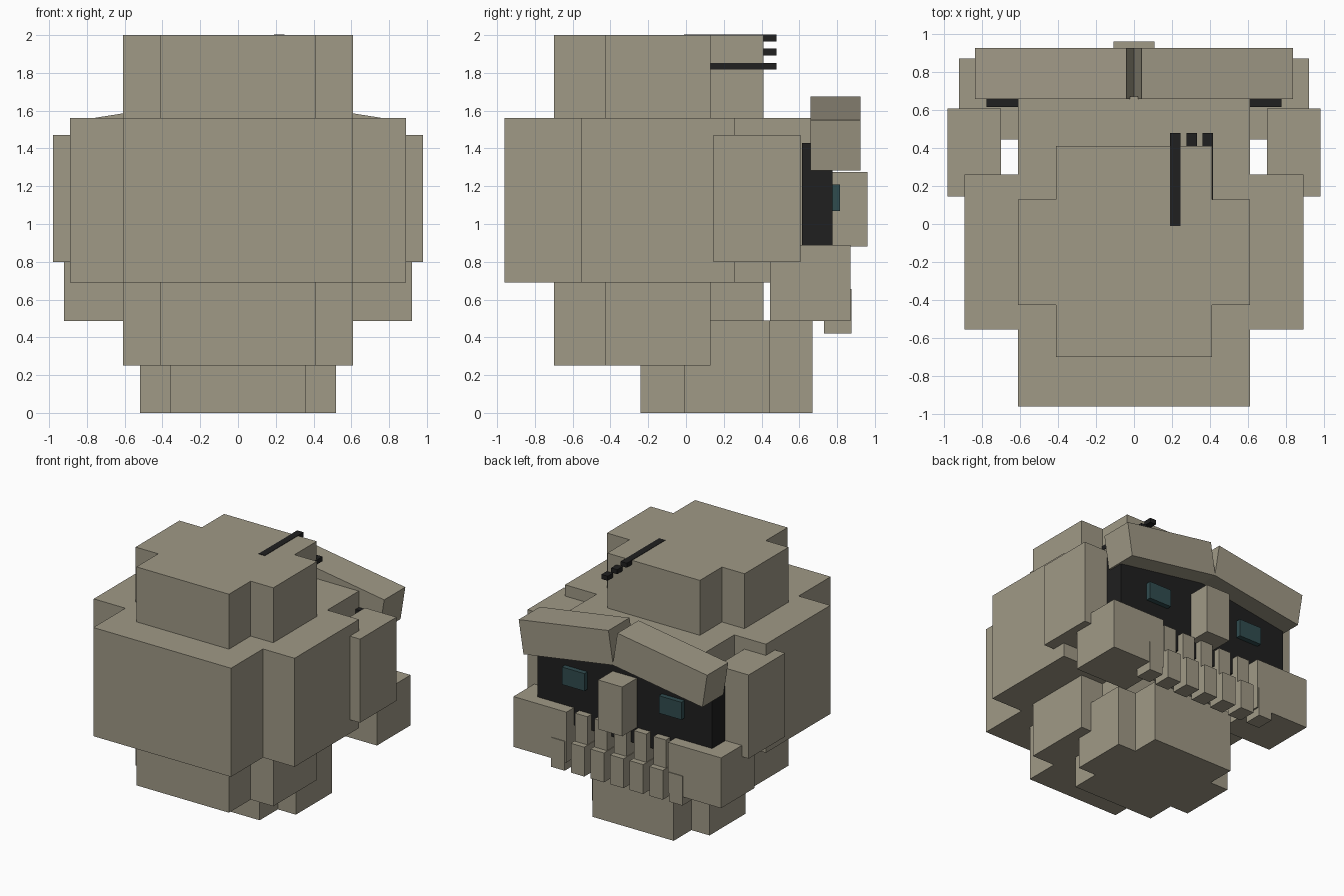
import bpy, bmesh, math

if "Cube" in bpy.data.objects:
    bpy.data.objects.remove(bpy.data.objects["Cube"])


def material(name, rgb):
    m = bpy.data.materials.new(name)
    m.diffuse_color = (*rgb, 1.0)
    m.use_nodes = True
    m.node_tree.nodes["Principled BSDF"].inputs["Base Color"].default_value = m.diffuse_color
    return m


BONE = material("bone beige", (0.35, 0.32, 0.24))
BLACK = material("soft black", (0.014, 0.014, 0.014))
TEAL = material("dark teal", (0.03, 0.072, 0.078))


def prism(name, outline, axis, lo, hi, mat):
    """Extrude an outline along z (plan outline) or y (front outline)."""
    def place(p, t):
        return (p[0], p[1], t) if axis == "z" else (p[0], t, p[1])
    bm = bmesh.new()
    a = [bm.verts.new(place(p, lo)) for p in outline]
    b = [bm.verts.new(place(p, hi)) for p in outline]
    bm.faces.new(a)
    bm.faces.new(b)
    n = len(a)
    for i in range(n):
        j = (i + 1) % n
        bm.faces.new((a[i], a[j], b[j], b[i]))
    bmesh.ops.recalc_face_normals(bm, faces=bm.faces)
    mesh = bpy.data.meshes.new(name)
    bm.to_mesh(mesh)
    bm.free()
    mesh.materials.append(mat)
    obj = bpy.data.objects.new(name, mesh)
    bpy.context.collection.objects.link(obj)
    return obj


def box(name, x, y, z, mat=BONE):
    plan = [(x[0], y[0]), (x[1], y[0]), (x[1], y[1]), (x[0], y[1])]
    return prism(name, plan, "z", z[0], z[1], mat)


def cross(name, wide, narrow, y_long, y_short, z):
    """Plus-shaped block: wide across y_short, narrow across y_long."""
    half = [(narrow, y_long[0]), (narrow, y_short[0]), (wide, y_short[0]),
            (wide, y_short[1]), (narrow, y_short[1]), (narrow, y_long[1])]
    plan = half + [(-x, y) for x, y in reversed(half)]
    return prism(name, plan, "z", z[0], z[1], BONE)


# Skull: upper cap, broad middle, lower base, jaw
cross("skull_cap", 0.61, 0.41, (-0.70, 0.41), (-0.425, 0.13), (1.56, 2.0))
cross("skull_middle", 0.89, 0.61, (-0.96, 0.67), (-0.555, 0.26), (0.69, 1.56))
cross("skull_base", 0.61, 0.41, (-0.70, 0.41), (-0.425, 0.13), (0.25, 0.69))
cross("jaw", 0.52, 0.36, (-0.24, 0.67), (-0.01, 0.445), (0.0, 0.49))

# Dark eye band and nose
box("eye_band", (-0.775, 0.775), (0.615, 0.775), (0.75, 1.43), BLACK)
box("nose", (-0.107, 0.107), (0.77, 0.96), (0.88, 1.275))

# Paired parts
SLOPE = math.radians(9)
THICK = 0.27
dx, dz = THICK * math.sin(SLOPE), THICK * math.cos(SLOPE)
for side, s in (("right", 1), ("left", -1)):
    def span(a, b):
        return tuple(sorted((s * a, s * b)))
    box("temple_" + side, span(0.70, 0.98), (0.145, 0.607), (0.80, 1.47))
    box("cheek_" + side, span(0.45, 0.92), (0.445, 0.87), (0.487, 0.89))
    box("eye_" + side, span(0.33, 0.53), (0.77, 0.815), (1.07, 1.21), TEAL)
    brow = [(0.04, 1.675), (0.835, 1.55), (0.835 - dx, 1.55 - dz), (0.04 - dx, 1.675 - dz)]
    prism("brow_" + side, [(s * x, z) for x, z in brow], "y", 0.658, 0.925, BONE)

# Teeth: lower row stands slightly ahead of the upper row
for i in range(-3, 4):
    x = i * 0.174
    box("lower_tooth", (x - 0.06, x + 0.06), (0.73, 0.876), (0.42, 0.655))
    if abs(i) < 3:
        box("upper_tooth", (x - 0.055, x + 0.055), (0.69, 0.83), (0.655, 0.88))

# Dark cracks running through the top of the skull
for i in range(3):
    x, z = 0.19 + 0.085 * i, 1.967 - 0.075 * i
    box("crack_bar", (x, x + 0.055), (-0.01, 0.478), (z, z + 0.036), BLACK)
